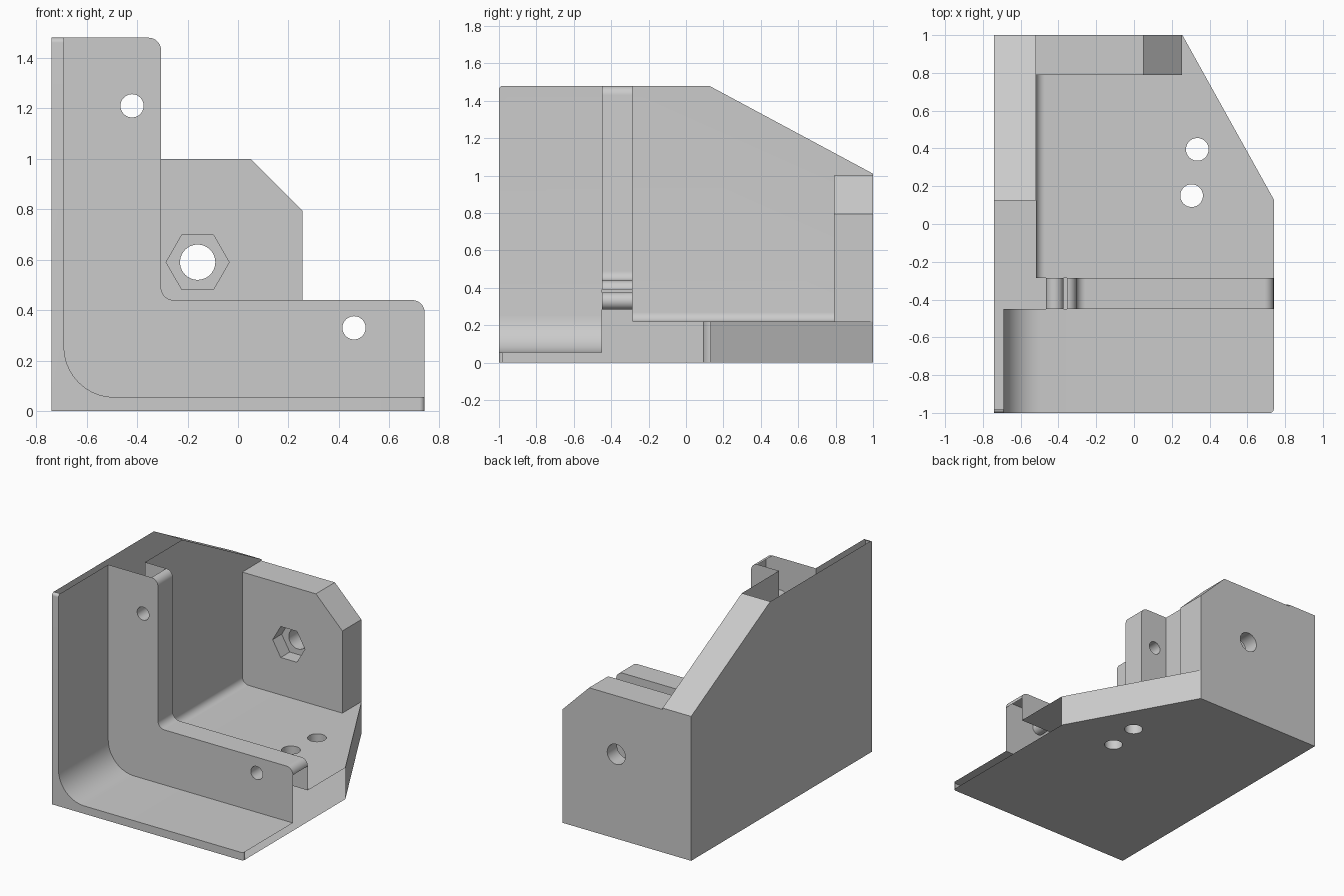
import bpy
import bmesh
from math import cos, sin, pi
from mathutils import Vector

cube = bpy.data.objects.get("Cube")
if cube:
    bpy.data.objects.remove(cube, do_unlink=True)

grey = bpy.data.materials.new("plain_grey")
grey.use_nodes = True
GREY = (0.6, 0.6, 0.6, 1)
grey.diffuse_color = GREY
grey.node_tree.nodes["Principled BSDF"].inputs["Base Color"].default_value = GREY


def rounded(points, steps=10):
    """Outline from (u, v) or (u, v, radius) corners, with right-angle fillets."""
    out = []
    for i, p in enumerate(points):
        corner = Vector(p[:2])
        if len(p) == 2:
            out.append(corner)
            continue
        a = (Vector(points[i - 1][:2]) - corner).normalized()
        b = (Vector(points[(i + 1) % len(points)][:2]) - corner).normalized()
        for k in range(steps + 1):
            t = k / steps * pi / 2
            out.append(corner + p[2] * (a * (1 - sin(t)) + b * (1 - cos(t))))
    return out


def prism(name, outline, axis, start, end):
    """Extrude a 2D outline along an axis; the outline uses the other two axes."""
    bm = bmesh.new()
    place = {"x": lambda u, v: (start, u, v),
             "y": lambda u, v: (u, start, v),
             "z": lambda u, v: (u, v, start)}[axis]
    face = bm.faces.new([bm.verts.new(place(u, v)) for u, v in outline])
    moved = bmesh.ops.extrude_face_region(bm, geom=[face])["geom"]
    shift = Vector([(end - start) * (axis == a) for a in "xyz"])
    bmesh.ops.translate(bm, vec=shift, verts=[g for g in moved if isinstance(g, bmesh.types.BMVert)])
    bmesh.ops.recalc_face_normals(bm, faces=bm.faces)
    mesh = bpy.data.meshes.new(name)
    bm.to_mesh(mesh)
    bm.free()
    mesh.materials.append(grey)
    obj = bpy.data.objects.new(name, mesh)
    bpy.context.collection.objects.link(obj)
    return obj


def ring(u, v, radius, sides=40):
    return [(u + radius * cos(2 * pi * k / sides), v + radius * sin(2 * pi * k / sides))
            for k in range(sides)]


def combine(body, tool, operation):
    """Apply an exact boolean and remove the tool."""
    mod = body.modifiers.new("cut", "BOOLEAN")
    mod.operation = operation
    mod.solver = "EXACT"
    mod.object = tool
    bpy.context.view_layer.update()
    result = bpy.data.meshes.new_from_object(
        body.evaluated_get(bpy.context.evaluated_depsgraph_get()))
    body.modifiers.clear()
    body.data = result
    bpy.data.objects.remove(tool, do_unlink=True)


LEFT, RIGHT, TOP = -0.74, 0.74, 1.48


def angle_section(name, wall, floor, fillet, y0, y1, tip=0):
    """L-shaped section: side wall plus floor, with a filleted inside corner."""
    end = (tip,) if tip else ()
    return prism(name, rounded([(LEFT, 0), (RIGHT, 0), (RIGHT, floor) + end,
                                (wall, floor, fillet), (wall, TOP) + end, (LEFT, TOP)]),
                 "y", y0, y1)


# Main bracket: thin front lip, raised rib, thicker rear section, back wall
bracket = angle_section("bracket", -0.69, 0.055, 0.2, -1, -0.45)
combine(bracket, angle_section("rib", -0.305, 0.44, 0.05, -0.45, -0.285, 0.05), "UNION")
combine(bracket, angle_section("rear", -0.52, 0.22, 0.05, -0.285, 1), "UNION")
combine(bracket, prism("back_wall", [(LEFT, 0), (0.255, 0), (0.255, 0.795), (0.05, 1), (LEFT, 1)],
                       "y", 0.79, 1), "UNION")

# Trim to the side and top silhouettes: sloped wall, tapered floor, softened front corners
combine(bracket, prism("side_trim", rounded([(-1, -0.2), (1.2, -0.2), (1.2, 0.903), (0.125, TOP),
                                             (-1, TOP, 0.02)]), "x", -1, 1), "INTERSECT")
combine(bracket, prism("top_trim", rounded([(-1, -1), (RIGHT, -1, 0.02), (RIGHT, 0.13),
                                            (0.145, 1.2), (-1, 1.2)]), "z", -0.3, 1.8), "INTERSECT")

# Screw holes through the rib and the floor
for x, z in ((-0.42, 1.21), (0.46, 0.33)):
    combine(bracket, prism("rib_hole", ring(x, z, 0.046), "y", -0.6, -0.1), "DIFFERENCE")
for x, y in ((0.335, 0.395), (0.305, 0.15)):
    combine(bracket, prism("floor_hole", ring(x, y, 0.06), "z", -0.1, 0.4), "DIFFERENCE")

# Bolt hole with hexagonal nut recess in the back wall
combine(bracket, prism("bolt_hole", ring(-0.16, 0.59, 0.07), "y", 0.6, 1.1), "DIFFERENCE")
combine(bracket, prism("nut_recess", ring(-0.16, 0.59, 0.125, 6), "y", 0.6, 0.89), "DIFFERENCE")

bpy.ops.object.select_all(action="DESELECT")
bracket.select_set(True)
bpy.context.view_layer.objects.active = bracket
bpy.ops.object.shade_smooth_by_angle(angle=pi / 6)
